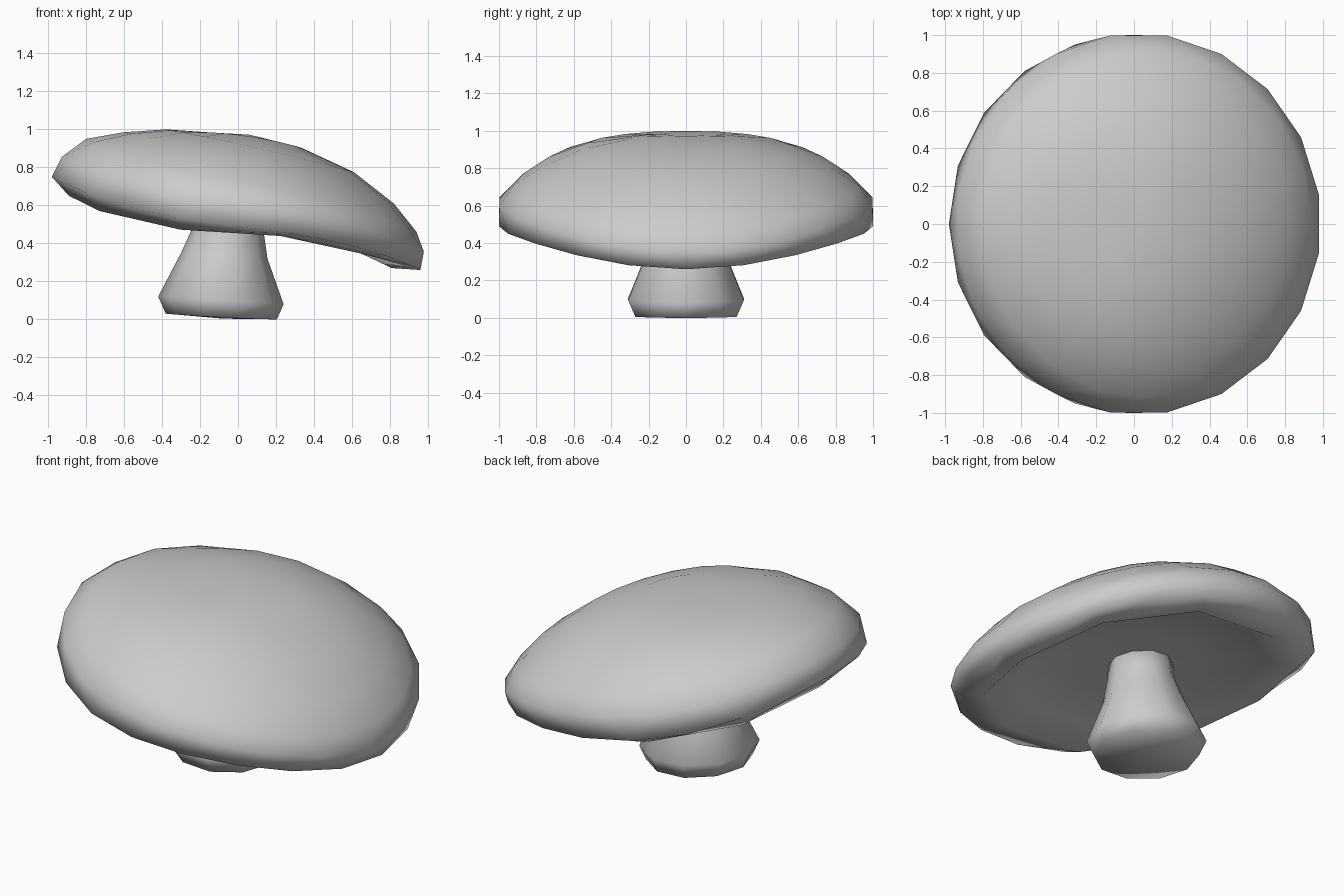
import bpy, bmesh, math

if "Cube" in bpy.data.objects:
    bpy.data.objects.remove(bpy.data.objects["Cube"])


def ring(bm, n, left, right, ry, zm, cubic=0.0, offset=0.0):
    """Tilted oval ring: left/right (x, z) ends, half width ry, height zm at its sides."""
    mx, hx = (left[0] + right[0]) / 2, (right[0] - left[0]) / 2
    odd, even = (right[1] - left[1]) / 2, (right[1] + left[1]) / 2 - zm
    pts = []
    for i in range(n):
        a = 2 * math.pi * i / n + math.radians(offset)
        c = math.cos(a)
        z = zm + odd * ((1 - cubic) * c + cubic * c ** 3) + even * c * c
        pts.append((a, bm.verts.new((mx + hx * c, ry * math.sin(a), z))))
    return pts


def stitch(bm, a, b):
    """Join two rings, even with different vertex counts."""
    na, nb, i, j = len(a), len(b), 0, 0
    if na == nb and abs(a[0][0] - b[0][0]) < 1e-6:
        for k in range(na):
            l = (k + 1) % na
            bm.faces.new((a[k][1], a[l][1], b[l][1], b[k][1]))
        return
    while i < na or j < nb:
        next_a = a[0][0] + (i + 1) / na * math.tau
        next_b = b[0][0] + (j + 1) / nb * math.tau
        if j >= nb or (i < na and next_a <= next_b):
            bm.faces.new((a[i % na][1], a[(i + 1) % na][1], b[j % nb][1]))
            i += 1
        else:
            bm.faces.new((a[i % na][1], b[(j + 1) % nb][1], b[j % nb][1]))
            j += 1


def fan(bm, r, centre):
    v = bm.verts.new(centre)
    for k in range(len(r)):
        bm.faces.new((r[k][1], r[(k + 1) % len(r)][1], v))


def loft(name, specs, start, end):
    bm = bmesh.new()
    rings = [ring(bm, *s) for s in specs]
    for a, b in zip(rings, rings[1:]):
        stitch(bm, a, b)
    fan(bm, rings[0], start)
    fan(bm, rings[-1], end)
    bmesh.ops.recalc_face_normals(bm, faces=bm.faces)
    for f in bm.faces:
        f.smooth = True
    me = bpy.data.meshes.new(name)
    bm.to_mesh(me)
    bm.free()
    ob = bpy.data.objects.new(name, me)
    bpy.context.collection.objects.link(ob)
    return ob


# Cap: dome rings from the crown out to the rim, then lip and hollow underside
loft("mushroom_cap", [
    (20, (-0.17, 0.985), (0.33, 0.905), 0.28, 0.96),
    (20, (-0.38, 1.0), (0.61, 0.775), 0.56, 0.90),
    (20, (-0.60, 0.985), (0.82, 0.61), 0.77, 0.805),
    (20, (-0.80, 0.95), (0.94, 0.46), 0.92, 0.71, 0.25),
    (20, (-0.94, 0.86), (0.99, 0.35), 1.01, 0.62, 0.4, 9),
    (20, (-0.98, 0.75), (0.96, 0.26), 1.0, 0.49, 0.5),
    (10, (-0.89, 0.65), (0.81, 0.27), 0.86, 0.455, 0.79),
    (10, (-0.74, 0.66), (0.66, 0.41), 0.71, 0.54, 0.6),
    (10, (-0.38, 0.60), (0.34, 0.53), 0.36, 0.56),
], (0.06, 0, 0.972), (-0.02, 0, 0.565))

# Stem: flared foot narrowing up into the cap
loft("mushroom_stem", [
    (10, (-0.38, 0.03), (0.205, 0.0), 0.285, 0.01),
    (10, (-0.42, 0.12), (0.24, 0.08), 0.325, 0.10),
    (10, (-0.30, 0.35), (0.155, 0.32), 0.225, 0.335),
    (10, (-0.24, 0.48), (0.135, 0.46), 0.185, 0.47),
    (10, (-0.22, 0.59), (0.13, 0.57), 0.175, 0.58),
], (-0.08, 0, 0.004), (-0.04, 0, 0.59))
